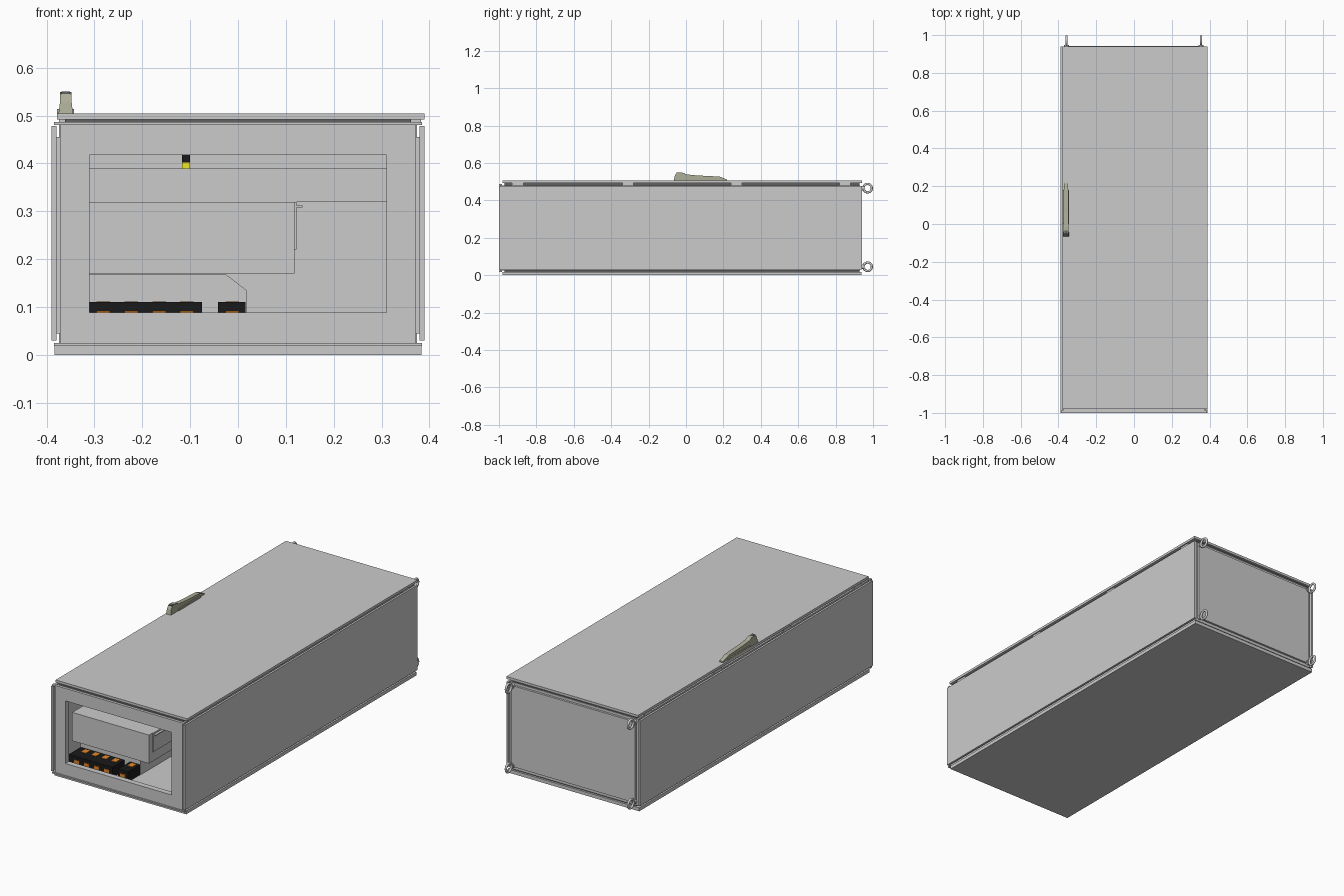
import bpy, bmesh, math
from mathutils import Matrix, Vector

if "Cube" in bpy.data.objects:
    bpy.data.objects.remove(bpy.data.objects["Cube"])


def material(name, rgb):
    m = bpy.data.materials.new(name)
    m.diffuse_color = (*rgb, 1)
    m.use_nodes = True
    m.node_tree.nodes["Principled BSDF"].inputs["Base Color"].default_value = m.diffuse_color
    return m


BLACK = material("black", (0.01, 0.01, 0.01))
ORANGE = material("orange", (0.8, 0.25, 0.02))
YELLOW = material("yellow", (0.85, 0.8, 0.02))
BEIGE = material("beige", (0.42, 0.42, 0.32))
DARK = material("dark_grey", (0.12, 0.12, 0.12))


def finish(name, bm, mat=None):
    bmesh.ops.recalc_face_normals(bm, faces=bm.faces)
    me = bpy.data.meshes.new(name)
    bm.to_mesh(me)
    bm.free()
    ob = bpy.data.objects.new(name, me)
    bpy.context.collection.objects.link(ob)
    if mat:
        me.materials.append(mat)
    return ob


def boxes(name, bounds, mat=None):
    """One mesh from boxes given as x0, x1, y0, y1, z0, z1."""
    bm = bmesh.new()
    for x0, x1, y0, y1, z0, z1 in bounds:
        mid = Vector((x0 + x1, y0 + y1, z0 + z1)) / 2
        size = (x1 - x0, y1 - y0, z1 - z0, 1)
        bmesh.ops.create_cube(bm, size=1, matrix=Matrix.Translation(mid) @ Matrix.Diagonal(size))
    return finish(name, bm, mat)


def extrude(name, pts, offset, mat=None):
    """Prism from a planar outline."""
    bm = bmesh.new()
    face = bm.faces.new([bm.verts.new(p) for p in pts])
    new = bmesh.ops.extrude_face_region(bm, geom=[face])["geom"]
    bmesh.ops.translate(bm, vec=offset, verts=[v for v in new if isinstance(v, bmesh.types.BMVert)])
    return finish(name, bm, mat)


def frame_xz(w, z0, z1, y0, y1, iw, i0, i1):
    return [(-w, w, y0, y1, z0, i0), (-w, w, y0, y1, i1, z1),
            (-w, -iw, y0, y1, i0, i1), (iw, w, y0, y1, i0, i1)]


def frame_xy(w, y0, y1, z0, z1, t):
    return [(-w, w, y0, y0 + t, z0, z1), (-w, w, y1 - t, y1, z0, z1),
            (-w, -w + t, y0 + t, y1 - t, z0, z1), (w - t, w, y0 + t, y1 - t, z0, z1)]


# cabinet frame: open cable entry end, four corner posts, closed far end
boxes("entry_frame", frame_xz(0.372, 0.025, 0.48, -0.995, -0.965, 0.31, 0.088, 0.418))
boxes("entry_lip", [(-0.385, 0.385, -1, -0.985, 0.018, 0.025), (-0.385, 0.385, -1, -0.985, 0.48, 0.487)])
boxes("corner_posts", [(min(s * 0.33, s * 0.372), max(s * 0.33, s * 0.372), -0.965, 0.92, z, z + 0.05)
                       for s in (-1, 1) for z in (0.025, 0.43)])
boxes("end_wall", [(-0.374, 0.374, 0.92, 0.931, 0.025, 0.48)])
boxes("end_panel", [(-0.362, 0.362, 0.931, 0.942, 0.04, 0.467)])

# outer skins
boxes("back_panel", [(-0.384, 0.384, -0.98, 0.938, 0, 0.018)])
boxes("back_gasket", frame_xy(0.362, -0.97, 0.928, 0.018, 0.025, 0.018), DARK)
boxes("door", [(-0.378, 0.39, -0.98, 0.94, 0.492, 0.505)])
boxes("door_gasket", frame_xy(0.362, -0.97, 0.928, 0.48, 0.492, 0.018), DARK)
for s, side in ((-1, "left"), (1, "right")):
    boxes(side + "_panel", [(min(s * 0.379, s * 0.39), max(s * 0.379, s * 0.39), -1, 0.94, 0.03, 0.478)])
    boxes(side + "_panel_backing", [(min(s * 0.372, s * 0.379), max(s * 0.372, s * 0.379),
                                     -0.985, 0.925, 0.045, 0.455)])

# hinges and latches in the door gap
boxes("hinges", [(0.362, 0.383, y - 0.03, y + 0.03, 0.48, 0.492) for y in (-0.9, -0.31, 0.27, 0.85)])
boxes("latches", [(-0.374, -0.362, y - 0.03, y + 0.03, 0.48, 0.492) for y in (-0.9, -0.31, 0.27, 0.85)])

# lifting eyes
for x in (-0.357, 0.355):
    for z in (0.045, 0.465):
        bpy.ops.mesh.primitive_torus_add(major_segments=28, minor_segments=10, major_radius=0.0225,
                                         minor_radius=0.006, location=(x, 0.971, z),
                                         rotation=(0, math.pi / 2, 0))
        bpy.context.object.name = "lifting_eye"
        bpy.ops.object.shade_smooth()
        bpy.ops.mesh.primitive_cylinder_add(vertices=20, radius=0.013, depth=0.012,
                                            location=(x, 0.942, z), rotation=(math.pi / 2, 0, 0))
        bpy.context.object.name = "lifting_eye_collar"
        bpy.ops.object.shade_smooth_by_angle()

# door handle: tapered housing, swing lever and lock tip
profile = [(-0.065, 0.505), (-0.06, 0.53), (-0.052, 0.545), (-0.035, 0.549), (-0.012, 0.547),
           (0.0, 0.539), (0.06, 0.533), (0.18, 0.527), (0.22, 0.511), (0.22, 0.505)]
handle = extrude("handle", [(-0.375, y, z) for y, z in profile], (0.03, 0, 0), BEIGE)
for v in handle.data.vertices:
    if v.co.z > 0.52:
        v.co.x = -0.36 + (v.co.x + 0.36) * 0.8
    if v.co.y > 0.2:
        v.co.x = -0.36 + (v.co.x + 0.36) * 0.65
boxes("handle_base", [(-0.378, -0.343, 0, 0.18, 0.505, 0.514)], BEIGE)
boxes("handle_lock", [(-0.369, -0.351, -0.052, -0.034, 0.545, 0.55)], DARK)

# interior: mounting plate and equipment
boxes("mounting_plate", [(-0.33, 0.33, -0.95, 0.9, 0.048, 0.056)])
boxes("equipment_box", [(-0.33, 0.118, -0.91, 0.5, 0.17, 0.32)])
boxes("equipment_side_plate", [(0.118, 0.122, -0.88, -0.6, 0.22, 0.32),
                               (0.122, 0.135, -0.88, -0.6, 0.308, 0.312)])
boxes("cross_beam", [(-0.34, 0.34, 0.5, 0.6, 0.32, 0.39)])
extrude("device_body", [(-0.33, -0.84, 0.056), (-0.33, -0.84, 0.168), (-0.025, -0.84, 0.168),
                        (0.018, -0.84, 0.135), (0.018, -0.84, 0.056)], (0, 1.2, 0))

# terminal row with orange release tabs
boxes("terminal_blocks", [(-0.33, -0.075, -0.94, -0.84, 0.056, 0.11),
                          (-0.042, 0.016, -0.94, -0.84, 0.056, 0.11)], BLACK)
tabs = (-0.282, -0.223, -0.165, -0.107, -0.012)
boxes("terminal_front_tabs", [(x - 0.014, x + 0.014, -0.944, -0.94, 0.07, 0.092) for x in tabs], ORANGE)
boxes("terminal_top_tabs", [(x - 0.014, x + 0.014, -0.885, -0.85, 0.11, 0.112) for x in tabs], ORANGE)

# ground clamp on the beam
boxes("ground_clamp", [(-0.117, -0.1, 0.52, 0.56, 0.39, 0.402)], YELLOW)
boxes("ground_clamp_top", [(-0.117, -0.1, 0.52, 0.56, 0.402, 0.418)], BLACK)
